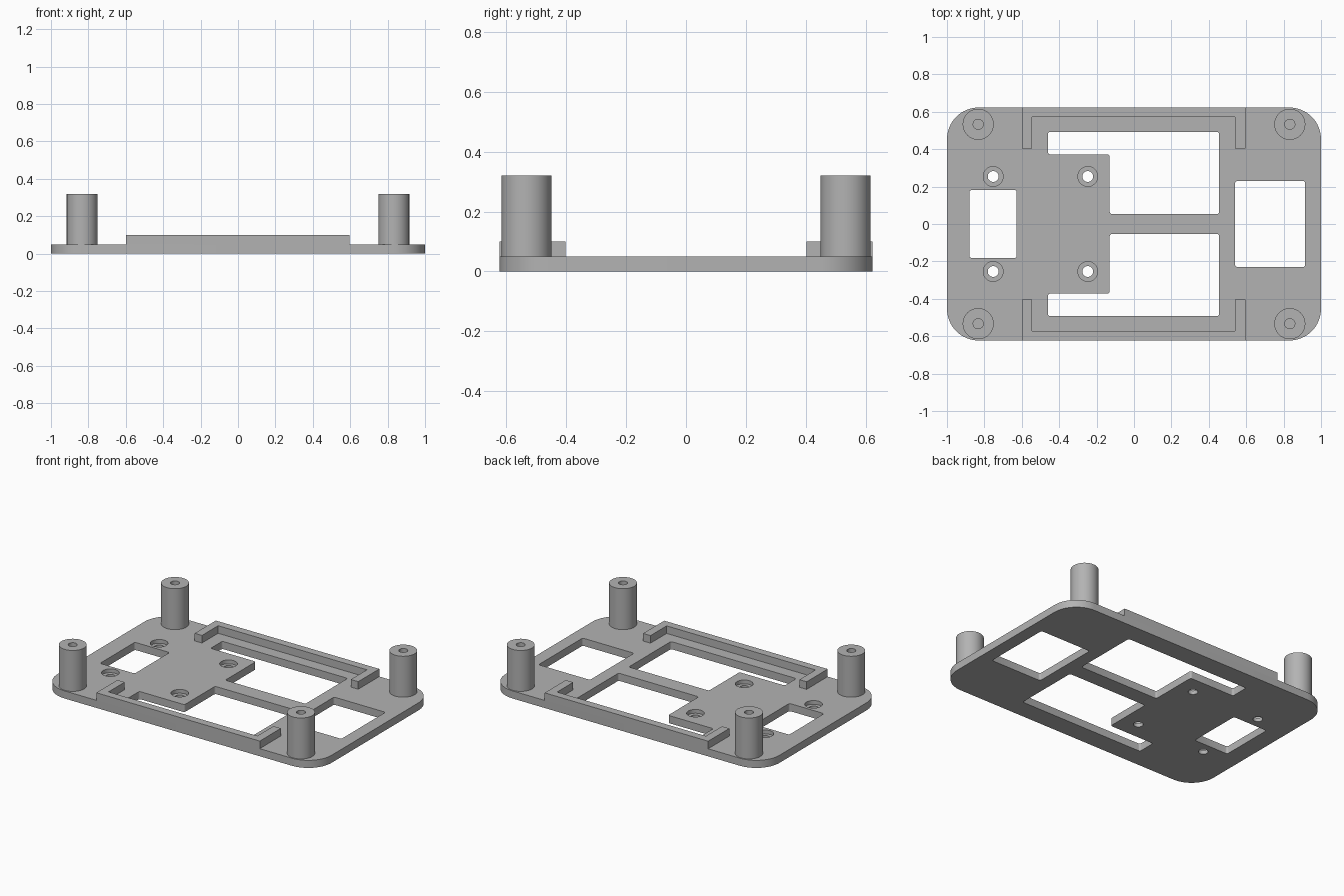
import bpy, bmesh, math
from mathutils import Vector

cube = bpy.data.objects.get("Cube")
if cube:
    bpy.data.objects.remove(cube, do_unlink=True)

grey = bpy.data.materials.new("plain_grey")
grey.use_nodes = True
GREY = (0.45, 0.45, 0.45, 1)
grey.diffuse_color = GREY
grey.node_tree.nodes["Principled BSDF"].inputs["Base Color"].default_value = GREY

HALF_Y, THICK = 0.623, 0.05


def rounded(corners, r, steps):
    """Outline with every right-angled corner filleted."""
    pts, out = [Vector(c) for c in corners], []
    for i, p in enumerate(pts):
        a = (pts[i - 1] - p).normalized()
        b = (pts[(i + 1) % len(pts)] - p).normalized()
        for k in range(steps + 1):
            t = k / steps * math.pi / 2
            out.append(p + r * (a + b) - r * (b * math.cos(t) + a * math.sin(t)))
    return out


def box(x0, x1, y0, y1):
    return [(x0, y0), (x1, y0), (x1, y1), (x0, y1)]


def prism(bm, outline, z0, z1):
    face = bm.faces.new([bm.verts.new((p[0], p[1], z0)) for p in outline])
    top = bmesh.ops.extrude_face_region(bm, geom=[face])["geom"]
    verts = [v for v in top if isinstance(v, bmesh.types.BMVert)]
    bmesh.ops.translate(bm, verts=verts, vec=(0, 0, z1 - z0))


def revolve(bm, profile, x, y, steps=48):
    verts = [bm.verts.new((x + r, y, z)) for r, z in profile]
    edges = [bm.edges.new(pair) for pair in zip(verts, verts[1:])]
    bmesh.ops.spin(bm, geom=verts + edges, cent=(x, y, 0), axis=(0, 0, 1),
                   angle=math.tau, steps=steps)
    bmesh.ops.remove_doubles(bm, verts=bm.verts[:], dist=1e-5)


def finish(bm, name):
    bmesh.ops.recalc_face_normals(bm, faces=bm.faces[:])
    mesh = bpy.data.meshes.new(name)
    bm.to_mesh(mesh)
    bm.free()
    mesh.materials.append(grey)
    obj = bpy.data.objects.new(name, mesh)
    bpy.context.collection.objects.link(obj)
    return obj


def smooth(obj):
    bpy.ops.object.select_all(action="DESELECT")
    obj.select_set(True)
    bpy.context.view_layer.objects.active = obj
    bpy.ops.object.shade_smooth_by_angle(angle=math.radians(35))


# Base plate with rounded corners
bm = bmesh.new()
prism(bm, rounded(box(-1, 1, -HALF_Y, HALF_Y), 0.17, 16), 0, THICK)
plate = finish(bm, "base_plate")

# Openings: two end windows, a mirrored pair of stepped windows, screw holes
bm = bmesh.new()
low, high = -0.1, 0.15
prism(bm, rounded(box(-0.88, -0.627, -0.182, 0.182), 0.013, 4), low, high)
prism(bm, rounded(box(0.54, 0.915, -0.23, 0.23), 0.013, 4), low, high)
stepped = [(-0.13, 0.053), (0.455, 0.053), (0.455, 0.493),
           (-0.46, 0.493), (-0.46, 0.372), (-0.13, 0.372)]
for s in (1, -1):
    prism(bm, rounded([(x, s * y) for x, y in stepped], 0.013, 4), low, high)
    for x in (-0.753, -0.247):
        revolve(bm, [(0, low), (0.029, low), (0.029, 0.025),
                     (0.053, 0.025), (0.053, high), (0, high)], x, s * 0.254)
cutter = finish(bm, "opening_cutter")
cutter.hide_render = True

cut = plate.modifiers.new("openings", "BOOLEAN")
cut.operation, cut.solver, cut.object = "DIFFERENCE", "EXACT", cutter
bpy.context.view_layer.objects.active = plate
bpy.ops.object.modifier_apply(modifier=cut.name)
bpy.data.objects.remove(cutter, do_unlink=True)
smooth(plate)

# Raised bracket rails along the front and back edges
bracket = [(-0.598, 0.403), (-0.545, 0.403), (-0.545, 0.571), (0.541, 0.571),
           (0.541, 0.403), (0.595, 0.403), (0.595, HALF_Y), (-0.598, HALF_Y)]
for s, side in ((-1, "front"), (1, "back")):
    bm = bmesh.new()
    prism(bm, [(x, s * y) for x, y in bracket], THICK, 0.1)
    finish(bm, side + "_rail")

    # Corner posts with blind screw bores
    for sx, hand in ((1, "left"), (-1, "right")):
        bm = bmesh.new()
        revolve(bm, [(0, THICK), (0.083, THICK), (0.083, 0.32), (0.027, 0.32),
                     (0.027, THICK + 0.01), (0, THICK + 0.01)],
                sx * 0.833, s * 0.533)
        smooth(finish(bm, f"{side}_{hand}_post"))
